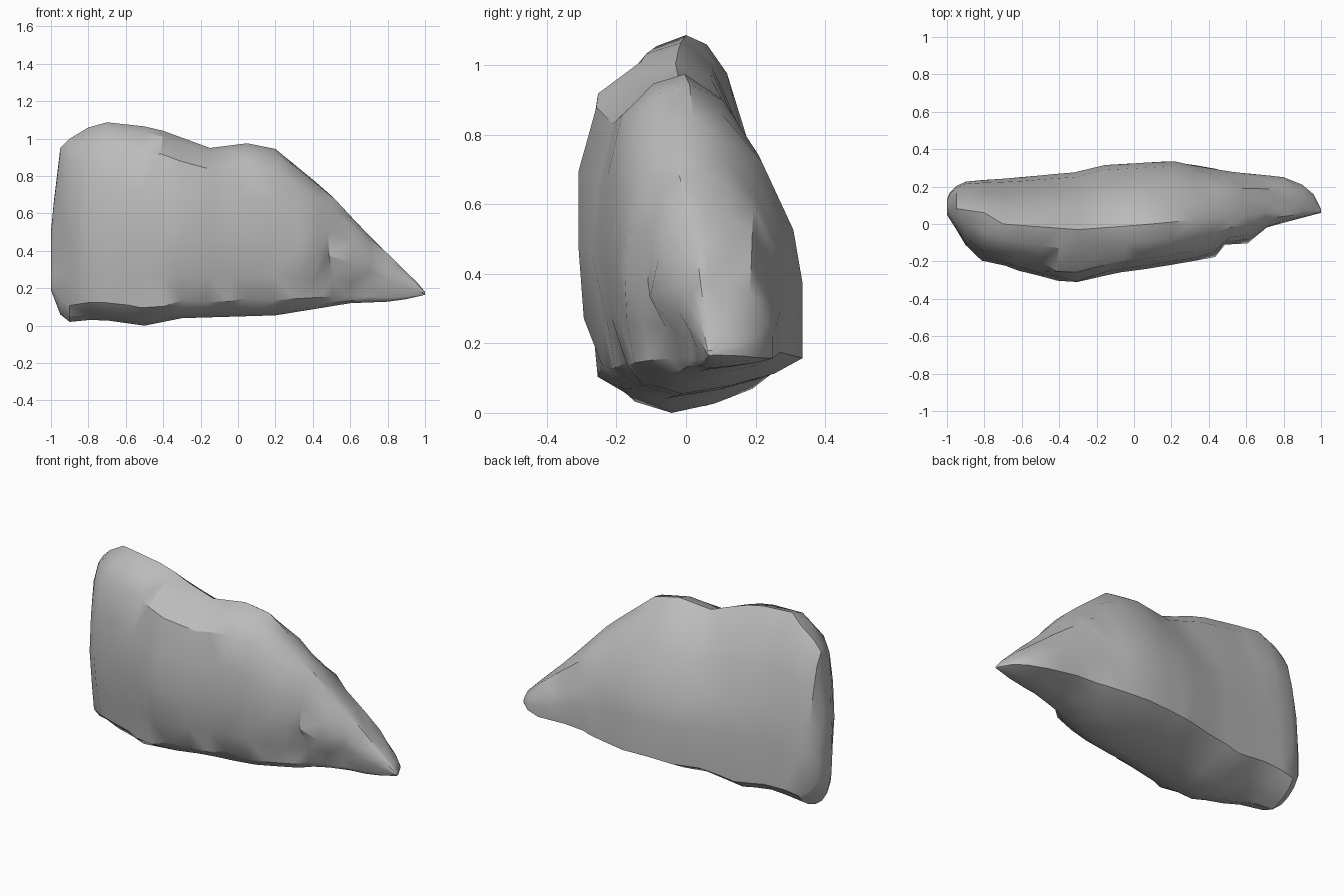
import bpy, bmesh, math, random
from mathutils import Vector

if "Cube" in bpy.data.objects:
    bpy.data.objects.remove(bpy.data.objects["Cube"], do_unlink=True)
random.seed(4)

stone = bpy.data.materials.new("stone grey")
stone.use_nodes = True
stone.diffuse_color = (0.5, 0.5, 0.5, 1)
stone.node_tree.nodes["Principled BSDF"].inputs["Base Color"].default_value = stone.diffuse_color

# Outlines along the length: (x, height or depth)
TOP = [(-1, .5), (-.985, .66), (-.95, .95), (-.9, 1.0), (-.8, 1.06), (-.7, 1.087), (-.45, 1.06),
       (-.15, .95), (.05, .975), (.2, .945), (.48, .715), (.75, .43), (.95, .24), (1, .18)]
BOTTOM = [(-1, .19), (-.95, .06), (-.9, .02), (-.75, .035), (-.5, 0), (-.3, .04), (.2, .055),
          (.6, .12), (.85, .13), (1, .165)]
FRONT = [(-1, .05), (-.95, -.03), (-.86, -.18), (-.6, -.25), (-.3, -.33), (-.2, -.28), (.2, -.22),
         (.4, -.18), (.5, -.11), (.6, -.09), (.7, -.02), (1, .06)]
BACK = [(-1, .13), (-.98, .18), (-.92, .225), (-.25, .28), (-.15, .315), (.2, .335), (.5, .28),
        (.8, .25), (.9, .21), (.97, .15), (1, .08)]
RIDGE = [(-1, .09), (-.8, .06), (-.7, 0), (-.3, -.03), (.1, 0), (.7, .06), (1, .07)]
STATIONS = [-1, -.985, -.95, -.9, -.8, -.7, -.6, -.5, -.4, -.3, -.15, -.05, .05, .2, .32, .42,
            .5, .6, .7, .8, .9, .96, 1]
# Cross-section: share of depth from the ridge, share of height
SECTION = [(0, 1), (-.38, .97), (-.76, .87), (-.93, .68), (-1, .46), (-.88, .24), (-.78, .09),
           (-.5, .03), (-.1, 0), (.35, .025), (.75, .065), (1, .115), (1, .36), (.92, .53),
           (.64, .75), (.33, .92)]


def sample(line, x):
    for (a, p), (b, q) in zip(line, line[1:]):
        if x <= b:
            return p + (q - p) * (x - a) / (b - a)
    return line[-1][1]


# Loft the rock through its cross-sections
bm = bmesh.new()
rings = []
for x in STATIONS:
    top, low, front, back, ridge = (sample(l, x) for l in (TOP, BOTTOM, FRONT, BACK, RIDGE))
    nose = min(max((x - .35) / .2, 0), 1)
    ring = []
    for u, w in SECTION:
        # Towards the pointed end: undercut front, broad flat back shoulder
        if u < 0 and w < .4:
            u *= 1 - .35 * nose
        elif u > 0 and w > .6:
            w += (1 - w) * .4 * nose
        y = ridge + u * (back - ridge if u > 0 else ridge - front)
        shift = random.uniform(-.02, .02) if abs(x) < .85 and 0 < w < 1 else 0
        ring.append(bm.verts.new((x + shift, y, low + w * (top - low))))
    rings.append(ring)
n = len(SECTION)
for a, b in zip(rings, rings[1:]):
    for i in range(n):
        bm.faces.new((a[i], a[(i + 1) % n], b[(i + 1) % n], b[i]))
bm.faces.new(rings[0])
bm.faces.new(rings[-1])

# Small chips (pushed in) and knobs (pulled out): position, depth along the normal
bmesh.ops.recalc_face_normals(bm, faces=bm.faces)
bm.normal_update()
CHIPS = [((-.4, -.25, .92), -.02), ((-.5, -.22, .9), .02), ((-.22, -.3, .5), .02),
         ((-.3, -.25, .12), .025), ((-.4, -.24, .08), -.015), ((.42, -.18, .42), -.012),
         ((.6, -.09, .35), -.015), ((.1, -.18, .1), .025), ((.2, .1, .87), .02),
         ((-.95, -.02, .25), .015)]
for spot, push in CHIPS:
    v = min(bm.verts, key=lambda p: (p.co - Vector(spot)).length)
    v.co -= v.normal * push
bmesh.ops.triangulate(bm, faces=bm.faces)

mesh = bpy.data.meshes.new("rock")
bm.to_mesh(mesh)
bm.free()
rock = bpy.data.objects.new("rock", mesh)
bpy.context.collection.objects.link(rock)
mesh.materials.append(stone)
bpy.context.view_layer.objects.active = rock
rock.select_set(True)
bpy.ops.object.shade_smooth_by_angle(angle=math.radians(32))
